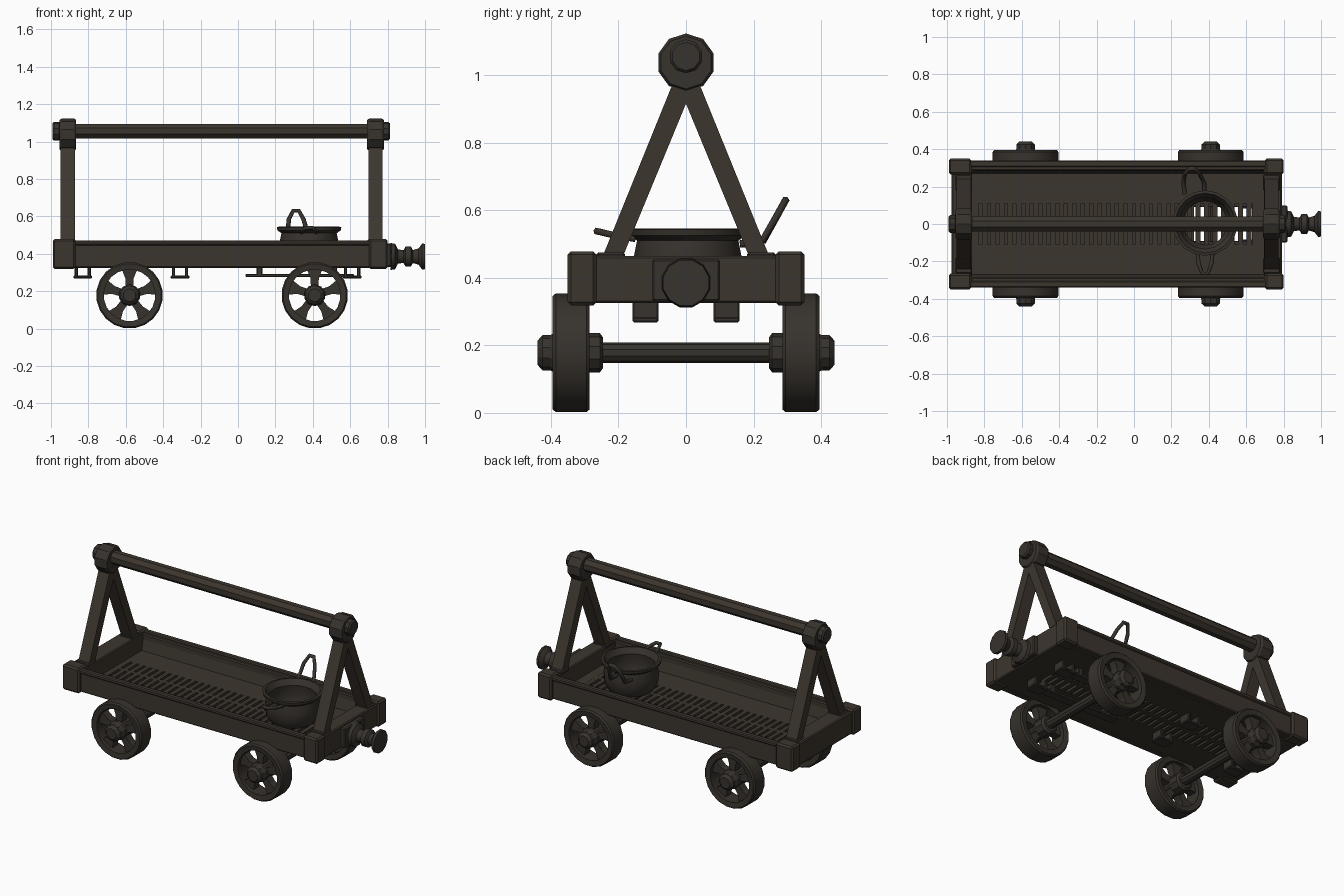
import bpy, bmesh, math
from mathutils import Vector

old = bpy.data.objects.get("Cube")
if old:
    bpy.data.objects.remove(old, do_unlink=True)


def material(name, rgb):
    m = bpy.data.materials.new(name)
    m.use_nodes = True
    m.diffuse_color = (*rgb, 1)
    m.node_tree.nodes["Principled BSDF"].inputs["Base Color"].default_value = (*rgb, 1)
    return m


wood = material("dark wood", (0.045, 0.036, 0.027))
iron = material("dark iron", (0.038, 0.032, 0.026))


def finish(name, bm, mat, bevel=0.0, smooth=False):
    bmesh.ops.recalc_face_normals(bm, faces=bm.faces)
    mesh = bpy.data.meshes.new(name)
    bm.to_mesh(mesh)
    bm.free()
    mesh.materials.append(mat)
    ob = bpy.data.objects.new(name, mesh)
    bpy.context.collection.objects.link(ob)
    if bevel:
        mod = ob.modifiers.new("Bevel", "BEVEL")
        mod.width = bevel
        mod.segments = 1
    if smooth:
        bpy.ops.object.select_all(action="DESELECT")
        ob.select_set(True)
        bpy.context.view_layer.objects.active = ob
        bpy.ops.object.shade_smooth_by_angle(angle=math.radians(35))
    return ob


def add_box(bm, x, y, z):
    made = bmesh.ops.create_cube(bm, size=1)["verts"]
    for v in made:
        v.co = [lo + (c + 0.5) * (hi - lo) for c, (lo, hi) in zip(v.co, (x, y, z))]


def boxes(name, spans, mat=wood, bevel=0.006):
    bm = bmesh.new()
    for span in spans:
        add_box(bm, *span)
    return finish(name, bm, mat, bevel)


def prism(bm, points, offset):
    """Extrude a flat outline by an offset vector."""
    face = bm.faces.new([bm.verts.new(p) for p in points])
    moved = bmesh.ops.extrude_face_region(bm, geom=[face])["geom"]
    bmesh.ops.translate(bm, vec=offset,
                        verts=[g for g in moved if isinstance(g, bmesh.types.BMVert)])


def lathe(name, profile, axis, centre, sides=12, mat=iron, loop=False, smooth=True):
    """Turn (radius, height) points about an axis; loop closes the section."""
    bm = bmesh.new()
    rings = []
    for r, h in profile:
        ring = []
        for i in range(sides):
            a = math.tau * (i + 0.5) / sides
            c, s = r * math.cos(a), r * math.sin(a)
            p = {"x": (h, c, s), "y": (c, h, s), "z": (c, s, h)}[axis]
            ring.append(bm.verts.new(Vector(p) + Vector(centre)))
        rings.append(ring)
    pairs = list(zip(rings, rings[1:]))
    if loop:
        pairs.append((rings[-1], rings[0]))
    else:
        bm.faces.new(rings[0])
        bm.faces.new(rings[-1])
    for a, b in pairs:
        for i in range(sides):
            j = (i + 1) % sides
            bm.faces.new((a[i], a[j], b[j], b[i]))
    return finish(name, bm, mat, smooth=smooth)


def rod(name, points, radius):
    curve = bpy.data.curves.new(name, "CURVE")
    curve.dimensions = "3D"
    curve.bevel_depth = radius
    curve.bevel_resolution = 1
    curve.use_fill_caps = True
    spline = curve.splines.new("POLY")
    spline.points.add(len(points) - 1)
    for p, co in zip(spline.points, points):
        p.co = (*co, 1)
    curve.materials.append(iron)
    ob = bpy.data.objects.new(name, curve)
    bpy.context.collection.objects.link(ob)


# Tray: walls, top lips and corner blocks
left, right = -0.97, 0.78
boxes("side_walls", [((left, right), sorted((s * 0.285, s * 0.33)), (0.325, 0.46)) for s in (-1, 1)])
boxes("side_lips", [((left, right), sorted((s * 0.305, s * 0.34)), (0.445, 0.47)) for s in (-1, 1)])
boxes("end_walls", [((-0.975, -0.865), (-0.3, 0.3), (0.325, 0.465)),
                    ((0.695, 0.79), (-0.3, 0.3), (0.325, 0.465))])
boxes("corner_blocks", [(x, sorted((s * 0.265, s * 0.35)), (0.318, 0.478))
                        for x in ((-0.99, -0.87), (0.7, 0.8)) for s in (-1, 1)], bevel=0.01)

# Sloping inner skirts where the walls meet the floor
bm = bmesh.new()
for s in (-1, 1):
    prism(bm, [(left, s * 0.27, 0.355), (left, s * 0.29, 0.355), (left, s * 0.29, 0.45)],
          (right - left, 0, 0))
finish("inner_skirts", bm, wood)

# Floor: two boards, a middle rib and rows of slats with gaps
floor = (0.325, 0.36)
boards = [((left, right), sorted((s * 0.11, s * 0.29)), floor) for s in (-1, 1)]
boards += [((left, right), (-0.012, 0.012), floor),
           ((left, -0.83), (-0.11, 0.11), floor), ((0.63, right), (-0.11, 0.11), floor)]
step = 0.0456
boards += [((-0.83 + i * step + 0.018, -0.83 + (i + 1) * step), (-0.11, 0.11), floor)
           for i in range(32)]
boxes("slotted_floor", boards, bevel=0)
boxes("floor_lining", [((left, 0.32), (-0.12, 0.12), (0.338, 0.345))], bevel=0)

# Hanging brackets and flat bars under the floor
for x in (-0.83, -0.31, 0.61):
    for y in (-0.12, 0.12):
        parts = [((x - 0.05, x + 0.05), (y - 0.038, y + 0.038), (0.268, 0.283))]
        parts += [((x + d - 0.009, x + d + 0.009), (y - 0.038, y + 0.038), (0.27, 0.33))
                  for d in (-0.035, 0.035)]
        boxes("under_bracket", parts, iron, 0.004)
boxes("under_bars", [((0.04, 0.62), (y - 0.03, y + 0.03), (0.275, 0.292)) for y in (-0.12, 0.12)]
      + [((x, x + 0.03), (y - 0.03, y + 0.03), (0.28, 0.33)) for x in (0.1, 0.5) for y in (-0.12, 0.12)],
      iron, 0.004)

# A-frames with collars, carrying the top pole
for x in (-0.91, 0.735):
    bm = bmesh.new()
    for s in (-1, 1):
        prism(bm, [(x - 0.038, s * 0.25, 0.455), (x - 0.038, s * 0.19, 0.455),
                   (x - 0.038, 0, 0.915), (x - 0.038, 0, 1.0), (x - 0.038, s * 0.035, 0.985)],
              (0.076, 0, 0))
    finish("a_frame", bm, wood)
    boxes("frame_feet", [((x - 0.045, x + 0.045), sorted((s * 0.18, s * 0.265)), (0.45, 0.475))
                         for s in (-1, 1)], iron)
    lathe("pole_collar", [(0.078, -0.045), (0.086, -0.033), (0.086, 0.033), (0.078, 0.045)],
          "x", (x, 0, 1.037), 10, smooth=False)
lathe("top_pole", [(0.042, -0.97), (0.042, 0.79)], "x", (0, 0, 1.055), 8, wood, smooth=False)
for x in (-0.97, 0.79):
    lathe("pole_cap", [(0.042, -0.022), (0.05, -0.014), (0.05, 0.014), (0.042, 0.022)],
          "x", (x, 0, 1.055), 10, smooth=False)

# Wheels with rim, five flared spokes and hub, joined by axles
wheel_z = 0.178
for x in (-0.58, 0.41):
    lathe("axle", [(0.03, -0.32), (0.03, 0.32)], "y", (x, 0, wheel_z), 10)
    for s in (-1, 1):
        centre = (x, s * 0.34, wheel_z)
        lathe("wheel_rim", [(0.138, -0.05), (0.17, -0.055), (0.178, -0.045),
                            (0.178, 0.045), (0.17, 0.055), (0.138, 0.05)],
              "y", centre, 20, loop=True)
        bm = bmesh.new()
        for k in range(5):
            a = math.radians(90 + 72 * k)
            out = Vector((math.cos(a), 0, math.sin(a)))
            side = Vector((-out.z, 0, out.x))
            base = Vector(centre) - Vector((0, 0.025, 0))
            outline = [base + out * r + side * w for r, w in
                       ((0.03, -0.02), (0.09, -0.022), (0.148, -0.045),
                        (0.148, 0.045), (0.09, 0.022), (0.03, 0.02))]
            prism(bm, outline, (0, 0.05, 0))
        finish("wheel_spokes", bm, iron)
        lathe("wheel_hub", [(h, s * d) for h, d in
                            ((0.045, -0.095), (0.058, -0.085), (0.058, 0.05), (0.052, 0.062),
                             (0.052, 0.085), (0.035, 0.1))],
              "y", centre, 10, smooth=False)

# Buffer on one end
boxes("buffer_plate", [((0.785, 0.82), (-0.1, 0.1), (0.33, 0.455))], iron)
lathe("buffer", [(0.075, 0.815), (0.07, 0.84), (0.04, 0.855), (0.035, 0.885), (0.055, 0.895),
                 (0.055, 0.925), (0.036, 0.935), (0.045, 0.965), (0.072, 0.985), (0.07, 1.0)],
      "x", (0, 0, 0.385), 12)

# Open pot with a rolled rim and two loop handles
lathe("pot", [(0.13, 0.36), (0.155, 0.4), (0.16, 0.46), (0.15, 0.51), (0.172, 0.525),
              (0.175, 0.543), (0.16, 0.545), (0.138, 0.51), (0.147, 0.46), (0.142, 0.4),
              (0.118, 0.36)], "z", (0.38, 0.005, 0), 18, loop=True)
rod("raised_handle", [(0.27, 0.16, 0.5), (0.265, 0.23, 0.51), (0.272, 0.27, 0.585),
                      (0.295, 0.295, 0.63), (0.325, 0.295, 0.63), (0.35, 0.27, 0.585),
                      (0.375, 0.22, 0.5), (0.375, 0.16, 0.5)], 0.012)
rod("lowered_handle", [(0.34, -0.15, 0.515), (0.345, -0.21, 0.525), (0.365, -0.265, 0.538),
                       (0.395, -0.265, 0.538), (0.415, -0.21, 0.525), (0.42, -0.15, 0.515)], 0.011)
